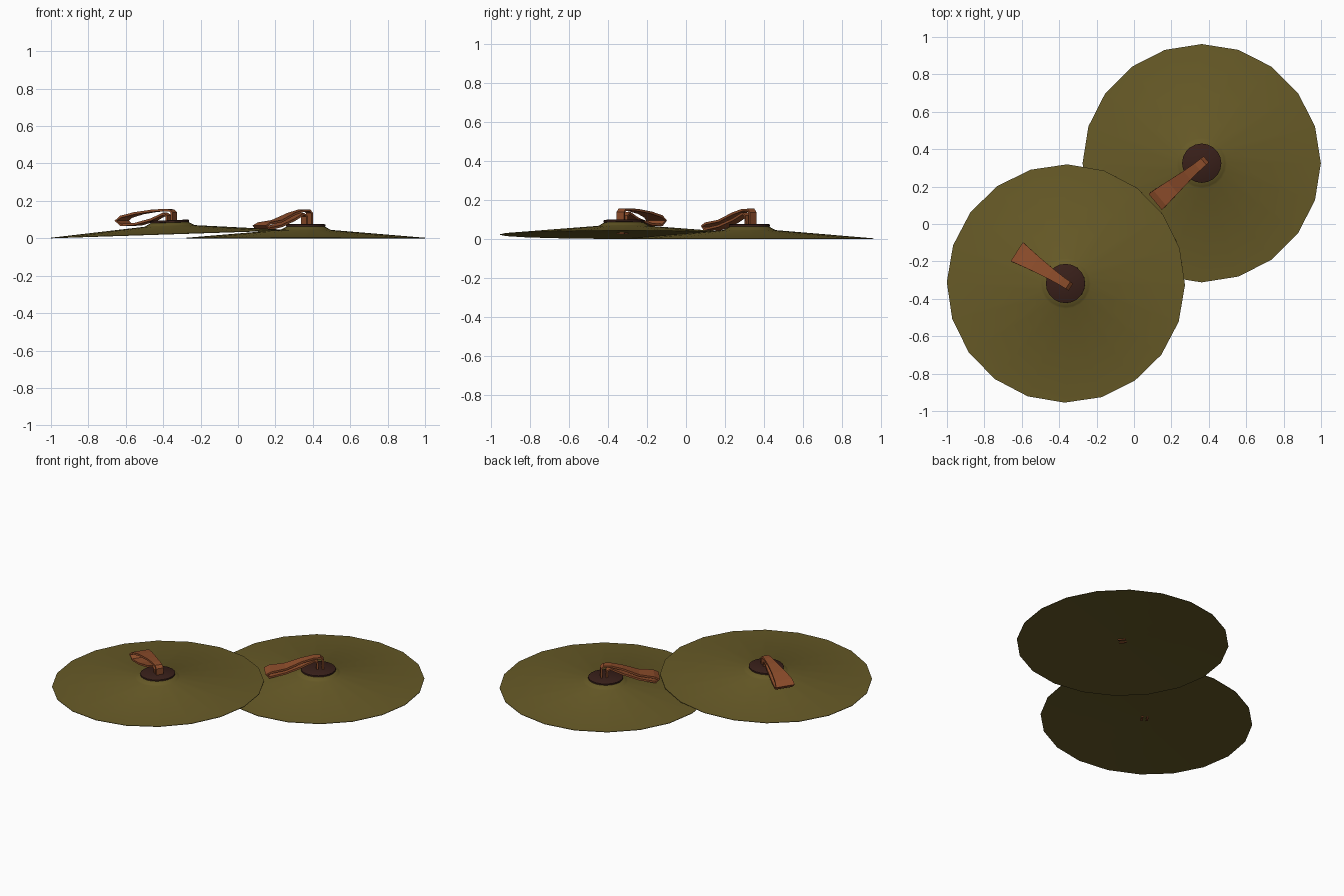
import bpy, math
from math import cos, sin, pi, asin
from mathutils import Matrix, Vector

if "Cube" in bpy.data.objects:
    bpy.data.objects.remove(bpy.data.objects["Cube"])

def material(name, rgb):
    m = bpy.data.materials.new(name)
    m.diffuse_color = (*rgb, 1)
    m.use_nodes = True
    m.node_tree.nodes["Principled BSDF"].inputs["Base Color"].default_value = m.diffuse_color
    return m

BRASS = material("brass", (0.135, 0.102, 0.02))
FELT = material("dark_felt", (0.04, 0.014, 0.01))
LEATHER = material("leather", (0.27, 0.075, 0.024))

def add_object(name, verts, faces, mat, smooth=None):
    me = bpy.data.meshes.new(name)
    me.from_pydata(verts, [], faces)
    me.materials.append(mat)
    ob = bpy.data.objects.new(name, me)
    bpy.context.collection.objects.link(ob)
    if smooth:
        bpy.ops.object.select_all(action='DESELECT')
        ob.select_set(True)
        bpy.context.view_layer.objects.active = ob
        bpy.ops.object.shade_smooth_by_angle(angle=math.radians(smooth))
    return ob

def lathe(name, profile, mat, matrix, n=20, smooth=40):
    """Revolve a bottom-to-top (radius, z) profile; both ends are closed with caps."""
    verts = [matrix @ Vector((r * cos(2 * pi * i / n), r * sin(2 * pi * i / n), z))
             for r, z in profile for i in range(n)]
    faces = [(k * n + i, k * n + (i + 1) % n, (k + 1) * n + (i + 1) % n, (k + 1) * n + i)
             for k in range(len(profile) - 1) for i in range(n)]
    faces.append(tuple(reversed(range(n))))
    faces.append(tuple(range(len(verts) - n, len(verts))))
    return add_object(name, verts, faces, mat, smooth)

def strap(name, path, centre, direction, t=0.012):
    """Leather band following (distance, z, width) points, with rectangular section."""
    d = Vector((*direction, 0)).normalized()
    side = Vector((-d.y, d.x, 0))
    pts = [Vector((*centre, 0)) + d * p[0] + Vector((0, 0, p[1])) for p in path]
    verts = []
    for i, p in enumerate(pts):
        tan = (pts[min(i + 1, len(pts) - 1)] - pts[max(i - 1, 0)]).normalized()
        nrm = side.cross(tan) * t / 2
        w = side * path[i][2] / 2
        verts += [p - w - nrm, p + w - nrm, p + w + nrm, p - w + nrm]
    last = len(verts) - 4
    faces = [(4 * k + j, 4 * k + 4 + j, 4 * k + 4 + (j + 1) % 4, 4 * k + (j + 1) % 4)
             for k in range(len(pts) - 1) for j in range(4)]
    faces += [(0, 1, 2, 3), (last + 3, last + 2, last + 1, last)]
    return add_object(name, verts, faces, LEATHER)

R = 0.637
# disc with thin rim, slightly hollow underside, shallow cone and raised bell
CYMBAL = [(0.02, 0.010), (R, 0.0), (R, 0.003), (0.135, 0.045), (0.125, 0.050),
          (0.10, 0.064), (0.05, 0.066)]
WASHER = [(0.095, 0.060), (0.105, 0.064), (0.105, 0.073), (0.10, 0.076)]

flat = Matrix.Translation((0.362, 0.325, 0))
tilted = (Matrix.Translation((-0.364, -0.318, 0.021))
          @ Matrix.Rotation(-asin(0.021 / R), 4, 'Y') @ Matrix.Rotation(-0.012, 4, 'Z'))

# cymbal plates and felt washers
for tag, m in (("lower", flat), ("upper", tilted)):
    lathe(tag + "_cymbal", CYMBAL, BRASS, m)
    lathe(tag + "_washer", WASHER, FELT, m)

# hand straps: up through the bell, out, round and back
strap("lower_strap", [(-0.026, 0.004, .045), (-0.026, 0.135, .045), (-0.012, 0.149, .045),
                      (0.03, 0.148, .048), (0.10, 0.130, .06), (0.20, 0.092, .085),
                      (0.29, 0.079, .105), (0.318, 0.066, .11), (0.30, 0.049, .11),
                      (0.20, 0.066, .085), (0.10, 0.099, .06), (0.03, 0.130, .047),
                      (0.008, 0.118, .045), (0.006, 0.004, .045)],
      (0.362, 0.325), (-0.77, -0.64))
strap("upper_strap", [(-0.026, 0.025, .045), (-0.026, 0.138, .045), (-0.012, 0.149, .045),
                      (0.03, 0.151, .048), (0.10, 0.147, .06), (0.20, 0.134, .085),
                      (0.28, 0.115, .11), (0.308, 0.094, .12), (0.28, 0.071, .11),
                      (0.20, 0.076, .085), (0.10, 0.101, .06), (0.03, 0.131, .047),
                      (0.008, 0.120, .045), (0.006, 0.025, .045)],
      (-0.364, -0.32), (-0.84, 0.55))
